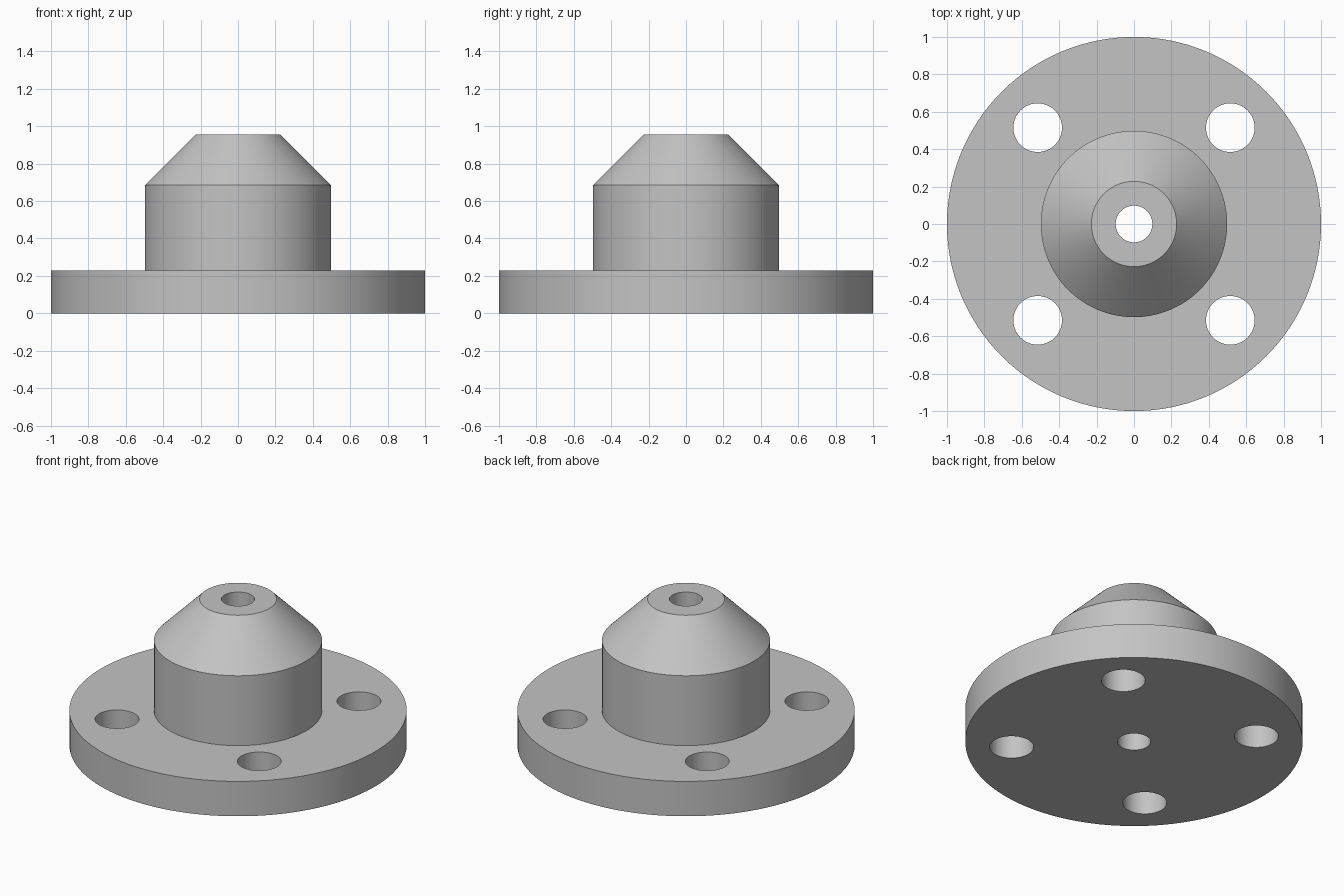
import bpy
import bmesh
from math import radians
from mathutils import Matrix

if "Cube" in bpy.data.objects:
    bpy.data.objects.remove(bpy.data.objects["Cube"])

SEGMENTS = 128
BOLT_OFFSET = 0.515
BOLT_RADIUS = 0.13

# Plain grey metal
grey = bpy.data.materials.new("grey_metal")
grey.use_nodes = True
colour = (0.55, 0.55, 0.55, 1)
grey.diffuse_color = colour
grey.node_tree.nodes["Principled BSDF"].inputs["Base Color"].default_value = colour


def make_object(name, bm):
    bmesh.ops.recalc_face_normals(bm, faces=bm.faces)
    mesh = bpy.data.meshes.new(name)
    bm.to_mesh(mesh)
    bm.free()
    mesh.materials.append(grey)
    obj = bpy.data.objects.new(name, mesh)
    bpy.context.collection.objects.link(obj)
    return obj


def lathe(name, profile):
    """Revolve a closed (radius, height) profile around z."""
    bm = bmesh.new()
    verts = [bm.verts.new((r, 0, z)) for r, z in profile]
    edges = [bm.edges.new((a, b)) for a, b in zip(verts, verts[1:] + verts[:1])]
    bmesh.ops.spin(bm, geom=verts + edges, cent=(0, 0, 0), axis=(0, 0, 1),
                   angle=radians(360), steps=SEGMENTS, use_merge=True)
    bmesh.ops.remove_doubles(bm, verts=bm.verts, dist=1e-5)
    return make_object(name, bm)


# Round flange, hub, tapered nose and central bore in one turned body
body = lathe("flanged_hub", [
    (0.098, 0), (1, 0), (1, 0.228), (0.498, 0.228),
    (0.498, 0.685), (0.228, 0.955), (0.098, 0.955),
])

# Four bolt holes through the flange
bm = bmesh.new()
for x in (-BOLT_OFFSET, BOLT_OFFSET):
    for y in (-BOLT_OFFSET, BOLT_OFFSET):
        bmesh.ops.create_cone(bm, cap_ends=True, segments=64, radius1=BOLT_RADIUS,
                              radius2=BOLT_RADIUS, depth=0.6,
                              matrix=Matrix.Translation((x, y, 0.1)))
cutter = make_object("bolt_hole_cutter", bm)
cutter.hide_render = True

holes = body.modifiers.new("bolt_holes", "BOOLEAN")
holes.operation = "DIFFERENCE"
holes.solver = "EXACT"
holes.object = cutter

bpy.ops.object.select_all(action="DESELECT")
body.select_set(True)
bpy.context.view_layer.objects.active = body
bpy.ops.object.modifier_apply(modifier=holes.name)
bpy.data.objects.remove(cutter)

# Smooth the round walls, keep the machined edges crisp
bpy.ops.object.shade_smooth_by_angle(angle=radians(30))
